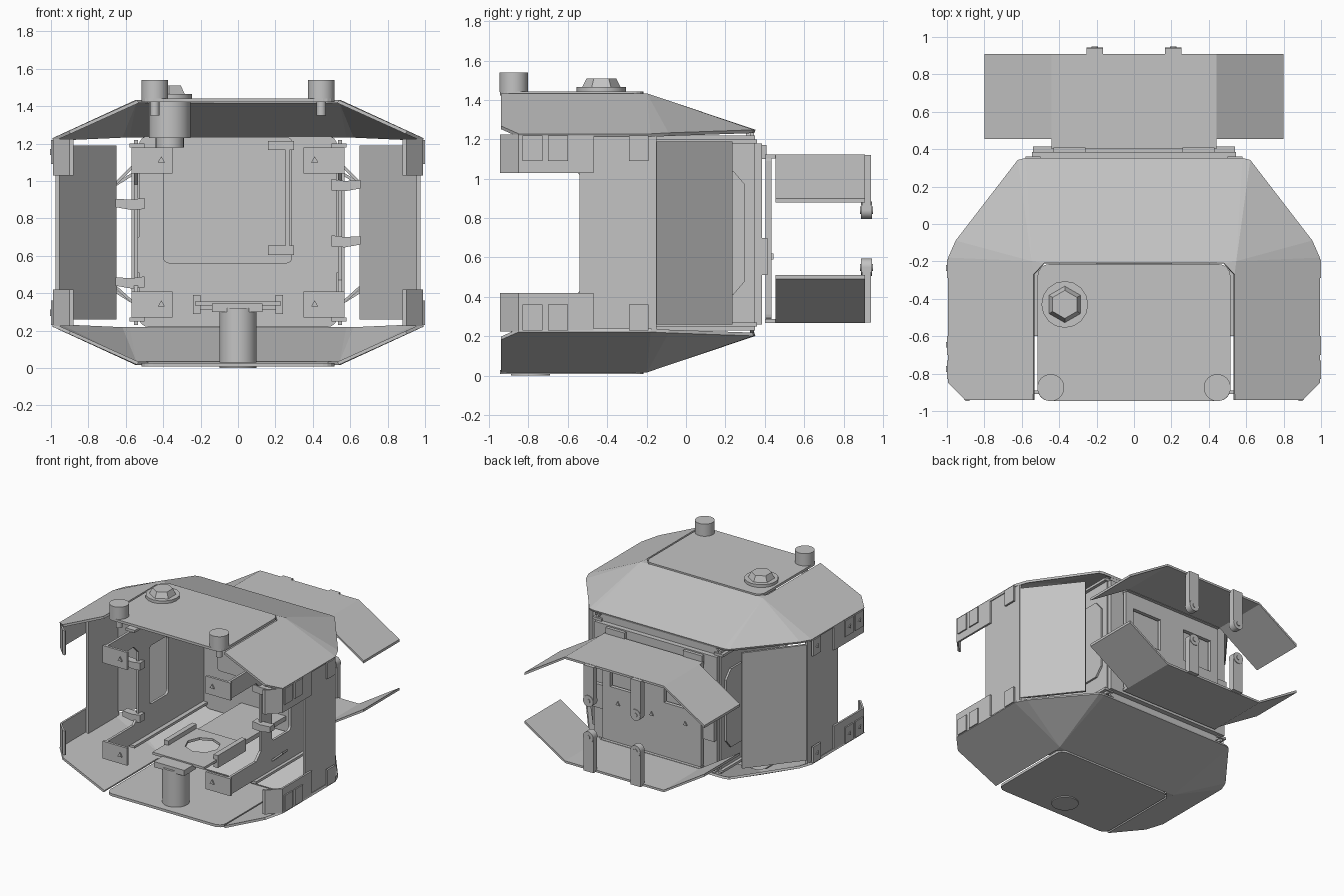
import bpy, bmesh, math
from mathutils import Vector

if "Cube" in bpy.data.objects:
    bpy.data.objects.remove(bpy.data.objects["Cube"])

grey = bpy.data.materials.new("light_grey")
grey.diffuse_color = (0.55, 0.55, 0.55, 1)
grey.use_nodes = True
grey.node_tree.nodes["Principled BSDF"].inputs["Base Color"].default_value = grey.diffuse_color
MID = 0.725  # height about which the upper and lower halves mirror


def finish(name, bm):
    bmesh.ops.recalc_face_normals(bm, faces=bm.faces)
    me = bpy.data.meshes.new(name)
    bm.to_mesh(me)
    bm.free()
    me.materials.append(grey)
    ob = bpy.data.objects.new(name, me)
    bpy.context.collection.objects.link(ob)
    return ob


def prism(name, pts, axis, a, b):
    """Extrude a 2D outline along an axis from a to b."""
    def at(p, d):
        c = list(p)
        c.insert("xyz".index(axis), d)
        return Vector(c)
    bm = bmesh.new()
    lo = [bm.verts.new(at(p, a)) for p in pts]
    hi = [bm.verts.new(at(p, b)) for p in pts]
    bm.faces.new(lo)
    bm.faces.new(hi)
    for i in range(len(pts)):
        j = (i + 1) % len(pts)
        bm.faces.new((lo[i], lo[j], hi[j], hi[i]))
    return finish(name, bm)


def box(name, x0, x1, y0, y1, z0, z1):
    return prism(name, [(x0, y0), (x1, y0), (x1, y1), (x0, y1)], "z", z0, z1)


def cyl(name, x, y, z0, z1, r, n=32, axis="z", r2=None):
    rot = {"z": (0, 0, 0), "y": (math.pi / 2, 0, 0), "x": (0, math.pi / 2, 0)}[axis]
    mid = (z0 + z1) / 2
    loc = {"z": (x, y, mid), "y": (x, mid, y), "x": (mid, x, y)}[axis]
    bpy.ops.mesh.primitive_cone_add(vertices=n, radius1=r, radius2=r if r2 is None else r2,
                                    depth=z1 - z0, location=loc, rotation=rot)
    ob = bpy.context.object
    ob.name = name
    ob.data.materials.append(grey)
    if n > 12:
        bpy.ops.object.shade_smooth_by_angle(angle=math.radians(35))
    return ob


def rounded(x0, x1, y0, y1, r=0.04, n=4):
    """Rectangle outline with rounded corners."""
    out = []
    for k, (cx, cy) in enumerate([(x1 - r, y1 - r), (x0 + r, y1 - r), (x0 + r, y0 + r), (x1 - r, y0 + r)]):
        for i in range(n + 1):
            t = (k + i / n) * math.pi / 2
            out.append((cx + r * math.cos(t), cy + r * math.sin(t)))
    return out


def cut(ob, cutter):
    cutter.hide_render = True
    cutter.hide_viewport = True
    m = ob.modifiers.new("opening", "BOOLEAN")
    m.operation = 'DIFFERENCE'
    m.solver = 'EXACT'
    m.object = cutter


def span(z0, z1, low):
    return (2 * MID - z1, 2 * MID - z0) if low else (z0, z1)


# Upper and lower sloped shells, with a U-shaped cut-out for the hatch
def shell(name, low):
    half = [(.535, -.94, 1.425), (.535, -.27, 1.425), (.48, -.21, 1.425), (.545, -.2, 1.425),
            (.9, -.94, 1.26), (.99, -.85, 1.22), (.99, -.18, 1.22), (.95, -.09, 1.225),
            (.62, .34, 1.24), (.58, .35, 1.24)]
    faces = [(0, 4, 5, 6, 3, 1), (1, 3, 2), (3, 6, 7), (3, 7, 8), (3, 8, 9)]
    bm = bmesh.new()
    V = {s: [bm.verts.new((s * x, y, 2 * MID - z if low else z)) for x, y, z in half] for s in (1, -1)}
    for s in (1, -1):
        for f in faces:
            bm.faces.new([V[s][i] for i in f])
    R, L = V[1], V[-1]
    bm.faces.new((R[3], R[9], L[9], L[3], L[2], R[2]))
    ob = finish(name, bm)
    m = ob.modifiers.new("thickness", "SOLIDIFY")
    m.thickness = .018
    m.offset = 0


for low in (False, True):
    tag = "lower" if low else "upper"
    shell(tag + "_shell", low)
    prism(tag + "_hatch", rounded(-.515, .515, -.945, -.215, .06), "z", *span(1.422, 1.442, low))

    # Awning with two folded wings behind the body
    def az(z):
        return 1.39 - z if low else z
    prof = [(-.8, .88), (-.44, 1.105), (.44, 1.105), (.8, .88), (.8, .9), (.44, 1.122), (-.44, 1.122), (-.8, .9)]
    prism(tag + "_awning", [(x, az(z)) for x, z in prof], "y", .455, .91)
    za, zb = sorted((az(1.102), az(1.122)))
    box(tag + "_awning_root", -.44, .44, .4, .46, za, zb)
    for x in (-.21, .21):  # hanging straps with a round end and a pin
        za, zb = sorted((az(.84), az(1.12)))
        box(tag + "_strap", x - .045, x + .045, .895, .94, za, zb)
        cyl(tag + "_strap_end", x, az(.84), .89, .945, .045, 24, "y")
        cyl(tag + "_strap_pin", x, az(.84), .885, .95, .018, 16, "y")

    for s in (1, -1):
        # Front corner strips hanging from the shell rim
        za, zb = span(1.03, 1.225, low)
        strip = [(.99, -.47), (.99, -.85), (.9, -.945), (.88, -.945), (.88, -.93), (.895, -.93), (.975, -.845), (.975, -.47)]
        prism(tag + "_corner_strip", [(s * x, y) for x, y in strip], "z", za, zb)
        # Fixing tabs and bolts
        for y in (-.78, -.65, -.24):
            ta, tb = span(1.09, 1.22, low)
            xa, xb = sorted((s * .985, s * 1.0))
            box(tag + "_tab", xa, xb, y - .05, y + .05, ta, tb)
            cyl(tag + "_tab_bolt", y, (ta + tb) / 2, xa - .006 if s < 0 else xa, xb, .02, 3, "x")
        # Inward feet at the front of the inner arms
        za, zb = span(1.04, 1.18, low)
        xa, xb = sorted((s * .35, s * .57))
        box(tag + "_arm_foot", xa, xb, -.91, -.89, za, zb)
        cyl(tag + "_foot_bolt", s * .41, (za + zb) / 2, -.92, -.9, .022, 3, "y")
        # Ledges between inner wall and side wall
        za, zb = span(1.18, 1.2, low)
        xa, xb = sorted((s * .5, s * .58))
        box(tag + "_inner_ledge", xa, xb, -.6, .36, za, zb)

for s in (1, -1):
    # Side wall and angled corner panel
    xa, xb = sorted((s * .955, s * .975))
    box("side_wall", xa, xb, -.54, -.15, .22, 1.225)
    corner = [(.975, -.16), (.665, .235), (.65, .225), (.955, -.165)]
    prism("corner_panel", [(s * x, y) for x, y in corner], "z", .26, 1.19)
    # Inner C-shaped wall with a window
    xa, xb = sorted((s * .535, s * .555))
    c_wall = [(-.9, 1.18), (-.9, 1.04), (-.56, 1.04), (-.5, .98), (-.5, .47), (-.56, .41), (-.9, .41),
              (-.9, .27), (-.5, .27), (-.5, .23), (.35, .23), (.35, 1.22), (-.5, 1.22), (-.5, 1.18)]
    wall = prism("inner_wall", c_wall, "x", xa, xb)
    cut(wall, prism("wall_cutter", rounded(-.36, -.12, .5, .97, .03), "x", xa - .1, xb + .1))
    xa, xb = sorted((s * .555, s * .57))
    prism("inner_wall_pad", [(.1, .41), (.24, .41), (.3, .48), (.3, .97), (.24, 1.04), (.1, 1.04)], "x", xa, xb)
    # Hinge lugs and struts reaching toward the side wall
    for z in ((.68, .98) if s > 0 else (.46, .88)):
        lug = [(.5, z - .03), (.57, z - .035), (.655, z - .02), (.655, z + .025), (.57, z + .02), (.5, z + .03)]
        prism("hinge_lug", [(s * x, h) for x, h in lug], "y", -.53, -.47)
    for z0, z1 in ((.33, .42), (1.08, .98)):
        strut = [(.55, z0), (.65, z1), (.65, z1 + .02), (.55, z0 + .02)]
        prism("strut", [(s * x, h) for x, h in strut], "y", -.36, -.3)
    # Knuckles at the rear
    xa, xb = sorted((s * .26, s * .43))
    box("rear_knuckle", xa, xb, .34, .41, 1.1, 1.17)
    # Pins on the hatch
    cyl("hatch_pin", s * .445, -.875, 1.44, 1.54, .072)
    cyl("hatch_pin_shaft", s * .445, -.875, 1.35, 1.45, .025, 16)

# Back of the body
box("back_plate", -.545, .545, .345, .385, .26, 1.18)
prism("inner_back", rounded(-.53, .53, .22, 1.24, .05), "y", .325, .345)
prism("inner_door", rounded(-.4, .29, .56, 1.235, .03), "y", .305, .33)
box("rear_band", -.54, .54, .33, .415, .51, .7)
frame = prism("rear_frame", rounded(-.44, .44, .28, 1.12, .03), "y", .405, .435)
for x in (-.24, .24):
    cut(frame, box("frame_cutter", x - .13, x + .13, .39, .5, .72, .98))
for x in (-.3, 0, .3):
    cyl("rear_bolt", x, .6, .41, .445, .02, 3, "y")

# Door handle
box("handle_bar", .255, .275, .2, .24, .62, 1.2)
for z in (.63, 1.19):
    box("handle_arm", .16, .3, .2, .32, z - .025, z + .025)

# Knob through the upper hatch
cyl("knob_washer", -.37, -.43, 1.44, 1.465, .125, 16)
cyl("knob_nut", -.37, -.43, 1.46, 1.51, .1, 6, "z", .075)
cyl("knob_body", -.365, -.43, 1.23, 1.425, .112)
cyl("knob_cap", -.365, -.43, 1.18, 1.235, .075)

# Pedestal and shelf inside the lower half
cyl("pedestal", 0, -.79, .03, .32, .1)
cyl("pedestal_base", 0, -.79, 0, .02, .1)
box("pedestal_head", -.14, .13, -.87, -.72, .3, .345)
shelf = box("shelf", -.23, .23, -.76, -.24, .335, .355)
cut(shelf, cyl("shelf_cutter", 0, -.45, .2, .5, .13, 8))
for s in (1, -1):
    xa, xb = sorted((s * .2, s * .24))
    box("shelf_side", xa, xb, -.6, -.24, .29, .39)
box("shelf_support", -.2, .2, -.24, .33, .31, .345)
